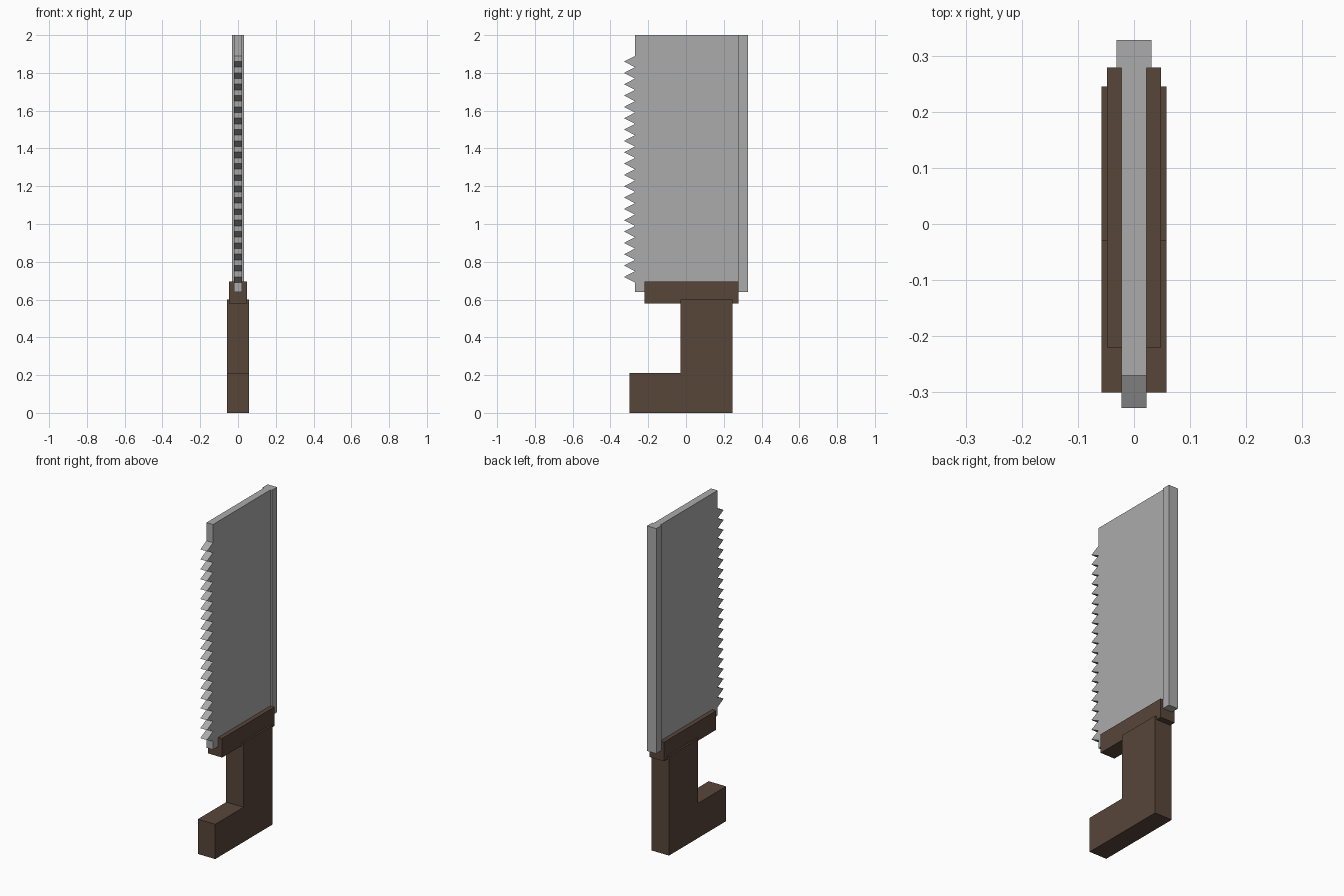
import bpy
import bmesh

if "Cube" in bpy.data.objects:
    bpy.data.objects.remove(bpy.data.objects["Cube"])


def make_material(name, rgb):
    mat = bpy.data.materials.new(name)
    mat.use_nodes = True
    mat.diffuse_color = (*rgb, 1)
    mat.node_tree.nodes["Principled BSDF"].inputs["Base Color"].default_value = (*rgb, 1)
    return mat


def extrude_profile(name, profile, half_width, mat):
    """Solid from a (y, z) outline, extruded evenly across x."""
    bm = bmesh.new()
    face = bm.faces.new([bm.verts.new((-half_width, y, z)) for y, z in profile])
    side = bmesh.ops.extrude_face_region(bm, geom=[face])
    verts = [v for v in side["geom"] if isinstance(v, bmesh.types.BMVert)]
    bmesh.ops.translate(bm, verts=verts, vec=(2 * half_width, 0, 0))
    bmesh.ops.recalc_face_normals(bm, faces=bm.faces)
    mesh = bpy.data.meshes.new(name)
    bm.to_mesh(mesh)
    bm.free()
    mesh.materials.append(mat)
    obj = bpy.data.objects.new(name, mesh)
    bpy.context.collection.objects.link(obj)
    return obj


def block(y0, y1, z0, z1):
    return [(y0, z0), (y1, z0), (y1, z1), (y0, z1)]


steel = make_material("steel grey", (0.41, 0.41, 0.41))
wood = make_material("dark brown wood", (0.098, 0.061, 0.042))

# Blade outline with a row of teeth along the front edge
EDGE, TIP, PITCH, TEETH = -0.27, -0.328, 0.06, 20
FIRST = 0.69
blade = [(0.28, 2), (0.28, 0.64), (EDGE, 0.64), (EDGE, FIRST)]
for i in range(TEETH):
    z = FIRST + i * PITCH
    blade += [(TIP, z + PITCH / 2), (EDGE, z + PITCH)]
blade.append((EDGE, 2))
extrude_profile("toothed_blade", blade, 0.022, steel)

# Thicker spine along the back edge
extrude_profile("blade_spine", block(0.278, 0.328, 0.64, 2), 0.031, steel)

# Collar gripping the blade
extrude_profile("handle_collar", block(-0.22, 0.279, 0.58, 0.695), 0.048, wood)

# L-shaped grip with a forward foot
grip = [(-0.30, 0), (0.245, 0), (0.245, 0.6), (-0.03, 0.6), (-0.03, 0.21), (-0.30, 0.21)]
extrude_profile("handle_grip", grip, 0.058, wood)
